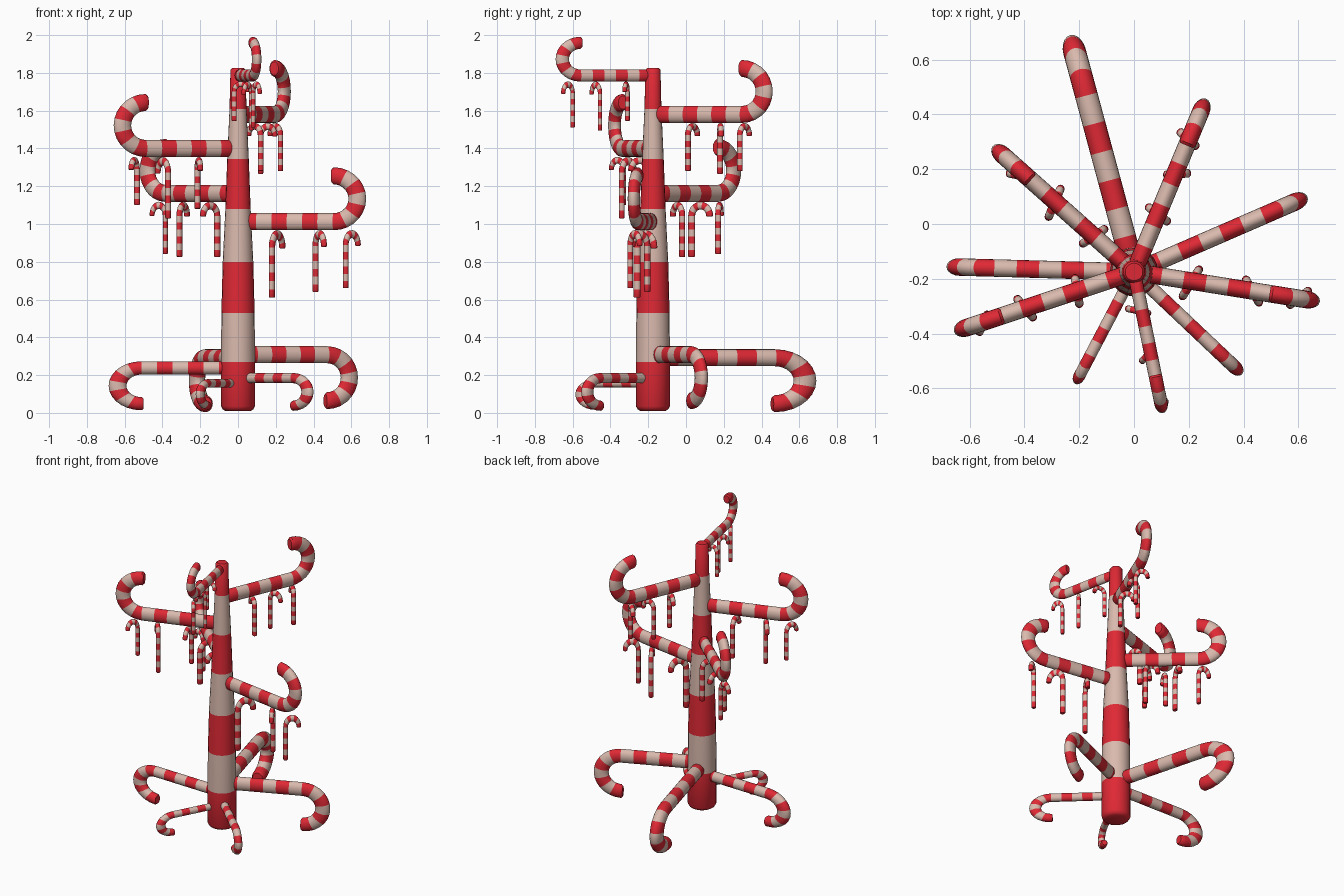
import bpy, bmesh, math
from mathutils import Vector

if "Cube" in bpy.data.objects:
    bpy.data.objects.remove(bpy.data.objects["Cube"])


def mat(name, col):
    m = bpy.data.materials.new(name)
    m.diffuse_color = (*col, 1)
    m.use_nodes = True
    m.node_tree.nodes["Principled BSDF"].inputs["Base Color"].default_value = m.diffuse_color
    return m


MATS = [mat("candy_red", (0.74, 0.022, 0.035)), mat("candy_cream", (0.70, 0.49, 0.42))]
TRUNK = Vector((0, -0.175, 0))
R = 0.074           # tube radius of the unit cane
SIDES = 20


def tube(name, rings, bands, place):
    """Skin rings (x, z, tangent angle, radius); bands[i] is the colour after ring i."""
    bm = bmesh.new()
    loops = []
    for x, z, t, r in rings:
        loop = []
        for k in range(SIDES):
            a = 2 * math.pi * k / SIDES
            c, s = r * math.cos(a), r * math.sin(a)
            loop.append(bm.verts.new(place(x - s * math.sin(t), c, z + s * math.cos(t))))
        loops.append(loop)
    for i in range(len(loops) - 1):
        for k in range(SIDES):
            n = (k + 1) % SIDES
            f = bm.faces.new((loops[i][k], loops[i][n], loops[i + 1][n], loops[i + 1][k]))
            f.material_index = bands[i]
    for loop, b in ((loops[0], bands[0]), (loops[-1], bands[-1])):
        bm.faces.new(loop).material_index = b
    bmesh.ops.recalc_face_normals(bm, faces=bm.faces[:])
    me = bpy.data.meshes.new(name)
    bm.to_mesh(me)
    bm.free()
    for m in MATS:
        me.materials.append(m)
    ob = bpy.data.objects.new(name, me)
    bpy.context.collection.objects.link(ob)
    bpy.ops.object.select_all(action='DESELECT')
    ob.select_set(True)
    bpy.context.view_layer.objects.active = ob
    bpy.ops.object.shade_smooth_by_angle(angle=math.radians(40))


def cane(name, origin, ux, uy, uz, start=0.0):
    """Unit cane (6 straight stripes, 7 around the hook) placed by three scaled axes."""
    bv = 0.016
    rings, bands = [(start, 0, 0, R - bv), (start + bv, 0, 0, R)], [0]
    for i in range(1, 7):
        rings.append((start + (0.8 - start) * i / 6, 0, 0, R))
        bands.append((i - 1) % 2)
    for j in range(1, 15):
        t = math.pi * j / 14
        rings.append((0.8 + 0.2 * math.sin(t), 0.2 - 0.2 * math.cos(t), t, R))
        bands.append(((j - 1) // 2) % 2)
    rings.append((0.8 - bv, 0.4, math.pi, R - bv))
    bands.append(0)
    tube(name, rings, bands, lambda x, y, z: origin + ux * x + uy * y + uz * z)


# trunk: tapered column with seven bands
prof = [(0.01, 0.066), (0.018, 0.08), (0.035, 0.09), (0.27, 0.09), (0.53, 0.088), (0.80, 0.081),
        (1.08, 0.067), (1.345, 0.057), (1.61, 0.045), (1.815, 0.04), (1.825, 0.032)]
tube("trunk", [(z, 0, 0, r) for z, r in prof], [0, 0, 0, 1, 0, 1, 0, 1, 0, 0],
     lambda x, y, z: TRUNK + Vector((z, y, x)))

# limbs: name, angle, length, height, vertical tube radius, hook direction
LIMBS = [
    ("root_back", 105.1, 0.834, 0.292, 0.045, -1),
    ("root_right", 23.5, 0.643, 0.308, 0.045, -1),
    ("root_front_right", -43.4, 0.506, 0.184, 0.027, -1),
    ("root_front_left", 242.3, 0.43, 0.157, 0.022, -1),
    ("root_left", 178.4, 0.638, 0.238, 0.035, -1),
    ("branch_right", -9.1, 0.64, 1.012, 0.045, 1),
    ("branch_back_left", 138.3, 0.643, 1.162, 0.045, 1),
    ("branch_left", 198.4, 0.645, 1.40, 0.045, 1),
    ("branch_back", 67.4, 0.638, 1.58, 0.045, 1),
    ("branch_front", -78.4, 0.49, 1.786, 0.032, 1),
]
for name, ang, L, z, rz, d in LIMBS:
    a = math.radians(ang)
    u = Vector((math.cos(a), math.sin(a), 0))
    v = Vector((-u.y, u.x, 0))
    cane(name, TRUNK + Vector((0, 0, z)), u * L, v * (0.05 * L / R),
         Vector((0, 0, d * rz / R)), 0.03)

# hanging canes: branch, top z, width scale, then (stem x, y, hook x, y, bottom z)
HANGING = [
    ("right", 0.968, 0.21, [(0.18, -0.26, 0.235, -0.17, 0.61), (0.41, -0.205, 0.455, -0.285, 0.64),
                            (0.57, -0.295, 0.635, -0.245, 0.66)]),
    ("back_left", 1.118, 0.21, [(-0.11, -0.02, -0.185, -0.07, 0.825), (-0.31, 0.03, -0.27, 0.125, 0.825),
                                (-0.385, 0.17, -0.455, 0.185, 0.84)]),
    ("left", 1.355, 0.21, [(-0.215, -0.2, -0.2, -0.29, 1.08), (-0.37, -0.34, -0.425, -0.275, 1.03),
                           (-0.535, -0.33, -0.565, -0.395, 1.10)]),
    ("back", 1.535, 0.21, [(0.12, 0.01, 0.055, 0.06, 1.28), (0.12, 0.18, 0.195, 0.185, 1.265),
                           (0.225, 0.285, 0.17, 0.335, 1.28)]),
    ("front", 1.755, 0.165, [(-0.02, -0.31, 0.05, -0.325, 1.545), (0.07, -0.455, 0.03, -0.5, 1.495),
                             (0.08, -0.6, 0.115, -0.65, 1.51)]),
]
for name, top, w, items in HANGING:
    for i, (sx, sy, hx, hy, zb) in enumerate(items):
        h = Vector((hx - sx, hy - sy, 0))
        side = Vector((-h.y, h.x, 0)).normalized()
        cane(f"hanging_cane_{name}_{i + 1}", Vector((sx, sy, zb)),
             Vector((0, 0, (top - zb) / (1 + R))), side * w, h / 0.4)
